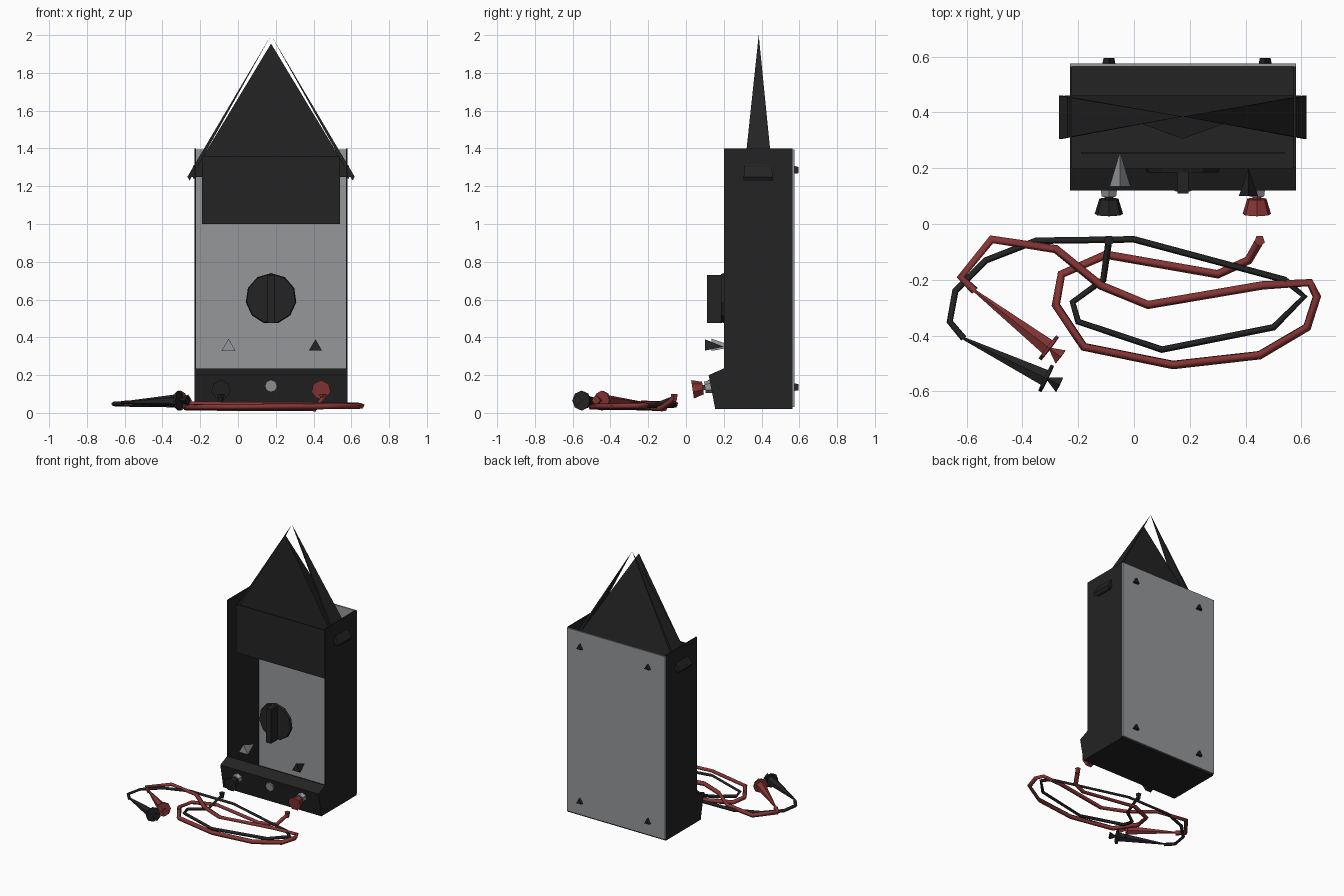
import bpy, math
from mathutils import Vector

cube = bpy.data.objects.get("Cube")
if cube:
    bpy.data.objects.remove(cube, do_unlink=True)


def material(name, rgb):
    m = bpy.data.materials.new(name)
    m.use_nodes = True
    m.diffuse_color = (*rgb, 1)
    bsdf = m.node_tree.nodes["Principled BSDF"]
    bsdf.inputs["Base Color"].default_value = (*rgb, 1)
    bsdf.inputs["Roughness"].default_value = 0.6
    return m


BLACK = material("black plastic", (0.017, 0.017, 0.018))
GREY = material("grey metal", (0.3, 0.31, 0.32))
RED = material("red rubber", (0.24, 0.035, 0.035))
L, R, MID = -0.23, 0.58, 0.175      # case sides and centre line


def mesh(name, verts, faces, mat):
    me = bpy.data.meshes.new(name)
    me.from_pydata(verts, [], faces)
    me.materials.append(mat)
    ob = bpy.data.objects.new(name, me)
    bpy.context.collection.objects.link(ob)
    return ob


def box(name, x, y, z, mat):
    verts = [(a, b, c) for a in x for b in y for c in z]
    faces = [(0, 1, 3, 2), (4, 6, 7, 5), (0, 4, 5, 1),
             (2, 3, 7, 6), (0, 2, 6, 4), (1, 5, 7, 3)]
    return mesh(name, verts, faces, mat)


def cone(name, start, end, r1, r2, mat, sides=6):
    a, b = Vector(start), Vector(end)
    bpy.ops.mesh.primitive_cone_add(vertices=sides, radius1=r1, radius2=r2,
                                    depth=(b - a).length, location=(a + b) / 2)
    ob = bpy.context.object
    ob.rotation_euler = (b - a).to_track_quat("Z", "Y").to_euler()
    ob.name = name
    ob.data.materials.append(mat)
    return ob


def cable(name, points, mat, radius):
    cu = bpy.data.curves.new(name, "CURVE")
    cu.dimensions = "3D"
    cu.bevel_depth = radius
    cu.bevel_resolution = 0
    cu.use_fill_caps = True
    sp = cu.splines.new("POLY")
    sp.points.add(len(points) - 1)
    for i, (p, q) in enumerate(zip(sp.points, points)):
        z = 0.08 if i == 0 else 0.022 + 0.03 * i / len(points)
        p.co = (*q, z, 1)
    cu.materials.append(mat)
    ob = bpy.data.objects.new(name, cu)
    bpy.context.collection.objects.link(ob)


# Open case: thin walls, floor, back plate
T = 0.008
box("left_wall", (R - T, R), (0.2, 0.565), (0.02, 1.4), BLACK)
box("right_wall", (L, L + T), (0.2, 0.565), (0.02, 1.4), BLACK)
box("floor", (L, R), (0.2, 0.565), (0.02, 0.03), BLACK)
box("back_plate", (L, R), (0.565, 0.575), (0.03, 1.395), GREY)
box("display", (-0.19, 0.54), (0.25, 0.258), (1.0, 1.36), BLACK)

# Sloping socket block along the bottom front
profile = [(0.155, 0.02), (0.12, 0.2), (0.2, 0.235), (0.2, 0.02)]
mesh("socket_block", [(x, y, z) for x in (L, R) for y, z in profile],
     [(0, 1, 2, 3), (7, 6, 5, 4)] +
     [(i, i + 4, (i + 1) % 4 + 4, (i + 1) % 4) for i in range(4)], BLACK)
cone("centre_socket", (MID, 0.14, 0.145), (MID, 0.12, 0.142), 0.033, 0.033, GREY, 8)

# Rotary selector
cone("dial_disc", (MID, 0.2, 0.605), (MID, 0.185, 0.605), 0.135, 0.13, BLACK, 11)
box("dial_handle", (0.155, 0.195), (0.11, 0.19), (0.475, 0.73), BLACK)

# Plugs beside the socket, and the two small pointed terminals above
for side, x, mat in (("right", -0.09, BLACK), ("left", 0.44, RED)):
    cone(side + "_collar", (x, 0.135, 0.14), (x, 0.1, 0.135), 0.035, 0.03, GREY, 6)
    cone(side + "_pin", (x, 0.11, 0.135), (x, 0.08, 0.13), 0.015, 0.015, mat, 5)
    cone(side + "_plug", (x, 0.09, 0.13), (x, 0.035, 0.122), 0.035, 0.052, mat, 7)
cone("grey_terminal", (-0.05, 0.135, 0.35), (-0.05, 0.26, 0.35), 0.043, 0, GREY, 3)
cone("black_terminal", (0.41, 0.1, 0.35), (0.41, 0.2, 0.35), 0.04, 0, BLACK, 3)

# Carrying strap: folded sheet, with a tapering band down each side
x0, x1, y0, y1, zb = -0.25, 0.6, 0.305, 0.46, 1.25
mesh("strap_sheet",
     [(x0, y0, zb), (x1, y0, zb), (x0, y1, zb), (x1, y1, zb), (MID, y0, 1.955)],
     [(0, 1, 4), (3, 2, 4)], BLACK)
for side, s in (("right", -1), ("left", 1)):
    x = MID + s * 0.443
    mesh(side + "_strap_band",
         [(x, y0, zb), (x, y1, zb), (MID, 0.385, 2.0),
          (x - s * 0.012, y0, zb - 0.02), (x - s * 0.012, y1, zb - 0.02)],
         [(0, 1, 2), (4, 3, 2), (0, 3, 4, 1), (0, 2, 3), (1, 4, 2)], BLACK)
    wall = R if s > 0 else L
    box(side + "_strap_slot", sorted((wall, wall + s * 0.008)), (0.31, 0.45),
        (1.24, 1.31), BLACK)

# Back screws
for x in (-0.09, 0.47):
    for z in (0.13, 1.28):
        cone("back_screw", (x, 0.57, z), (x, 0.595, z), 0.028, 0.022, BLACK, 3)

# Coiled test leads lying on the ground
red_path = [(0.45, -0.06), (0.41, -0.13), (0.3, -0.18), (-0.1, -0.11),
            (-0.26, -0.18), (-0.28, -0.29), (-0.18, -0.44), (0.14, -0.505),
            (0.45, -0.47), (0.62, -0.37), (0.655, -0.26), (0.63, -0.21),
            (0.46, -0.22), (0.05, -0.29), (-0.12, -0.22), (-0.28, -0.09),
            (-0.51, -0.055), (-0.62, -0.19), (-0.57, -0.24)]
black_path = [(-0.09, -0.06), (-0.11, -0.2), (-0.22, -0.28), (-0.2, -0.35),
              (0.1, -0.45), (0.5, -0.37), (0.61, -0.26), (0.54, -0.2),
              (0, -0.055), (-0.35, -0.06), (-0.53, -0.13), (-0.64, -0.24),
              (-0.66, -0.35), (-0.61, -0.41)]
cable("red_lead", red_path, RED, 0.016)
cable("black_lead", black_path, BLACK, 0.012)

# Probes: tapering handle, finger guard and pointed tip
for name, mat, start, end in (("red", RED, (-0.57, -0.24), (-0.31, -0.44)),
                              ("black", BLACK, (-0.61, -0.41), (-0.32, -0.55))):
    a, b = Vector((*start, 0.055)), Vector((*end, 0.065))
    d = (b - a).normalized()
    cone(name + "_probe_handle", a, b, 0.006, 0.034, mat, 6)
    cone(name + "_finger_guard", b, b + d * 0.012, 0.052, 0.052, mat, 8)
    cone(name + "_probe_tip", b + d * 0.06, b + d * 0.01, 0.03, 0.004, mat, 4)
    cone(name + "_lead_end", (*(red_path if mat == RED else black_path)[0], 0.06),
         (*(red_path if mat == RED else black_path)[0], 0.1), 0.012, 0.02, mat, 5)
